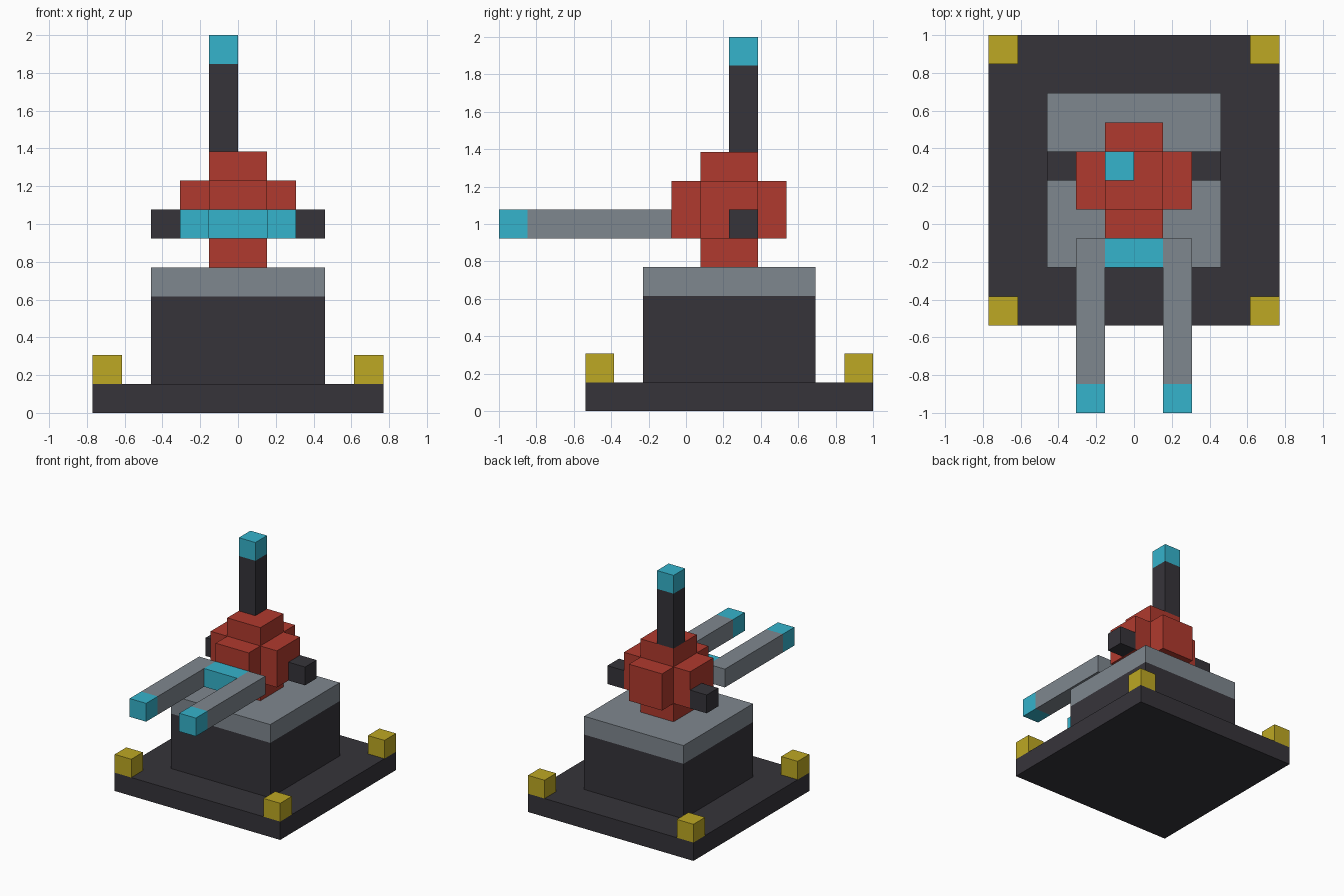
import bpy
import bmesh
from mathutils import Vector

if "Cube" in bpy.data.objects:
    bpy.data.objects.remove(bpy.data.objects["Cube"])

U = 2 / 13  # one block


def material(name, rgb):
    # sRGB bytes to linear
    lin = [((c / 255 + 0.055) / 1.055) ** 2.4 for c in rgb]
    m = bpy.data.materials.new(name)
    m.diffuse_color = (*lin, 1)
    m.use_nodes = True
    m.node_tree.nodes["Principled BSDF"].inputs["Base Color"].default_value = m.diffuse_color
    return m


DARK = material("dark grey", (54, 52, 58))
GREY = material("steel grey", (127, 135, 143))
RED = material("red", (176, 58, 46))
CYAN = material("cyan", (53, 179, 204))
YELLOW = material("yellow", (189, 168, 35))


def blocks(name, mat, *boxes):
    """Boxes as (x0, x1, y0, y1, z0, z1) in blocks; y counts from the front tip."""
    bm = bmesh.new()
    for x0, x1, y0, y1, z0, z1 in boxes:
        lo = Vector((x0 * U, y0 * U - 1, z0 * U))
        size = Vector((x1 - x0, y1 - y0, z1 - z0)) * U
        for v in bmesh.ops.create_cube(bm, size=1)["verts"]:
            v.co = lo + (v.co + Vector((0.5, 0.5, 0.5))) * size
    me = bpy.data.meshes.new(name)
    bm.to_mesh(me)
    bm.free()
    me.materials.append(mat)
    ob = bpy.data.objects.new(name, me)
    bpy.context.collection.objects.link(ob)
    return ob


# Base plate with corner markers
blocks("base_plate", DARK, (-5, 5, 3, 13, 0, 1))
for i, x in enumerate((-5, 4)):
    for j, y in enumerate((3, 12)):
        blocks(f"corner_marker_{i}{j}", YELLOW, (x, x + 1, y, y + 1, 1, 2))

# Pedestal and its cap
blocks("pedestal", DARK, (-3, 3, 5, 11, 1, 4))
blocks("pedestal_cap", GREY, (-3, 3, 5, 11, 4, 5))

# Rounded turret head: three crossing boxes
blocks("turret_head", RED,
       (-1, 1, 7, 9, 5, 9),
       (-2, 2, 7, 9, 6, 8),
       (-1, 1, 6, 10, 6, 8))

# Sensor plate between the barrels
blocks("front_sensor", CYAN, (-1, 1, 5, 6, 6, 7))

# Barrels, glowing tips and side pivots
for side, bx, px in (("left", -2, -3), ("right", 1, 2)):
    blocks(f"{side}_barrel", GREY, (bx, bx + 1, 1, 6, 6, 7))
    blocks(f"{side}_barrel_tip", CYAN, (bx, bx + 1, 0, 1, 6, 7))
    blocks(f"{side}_pivot", DARK, (px, px + 1, 8, 9, 6, 7))

# Antenna
blocks("antenna_mast", DARK, (-1, 0, 8, 9, 9, 12))
blocks("antenna_light", CYAN, (-1, 0, 8, 9, 12, 13))
